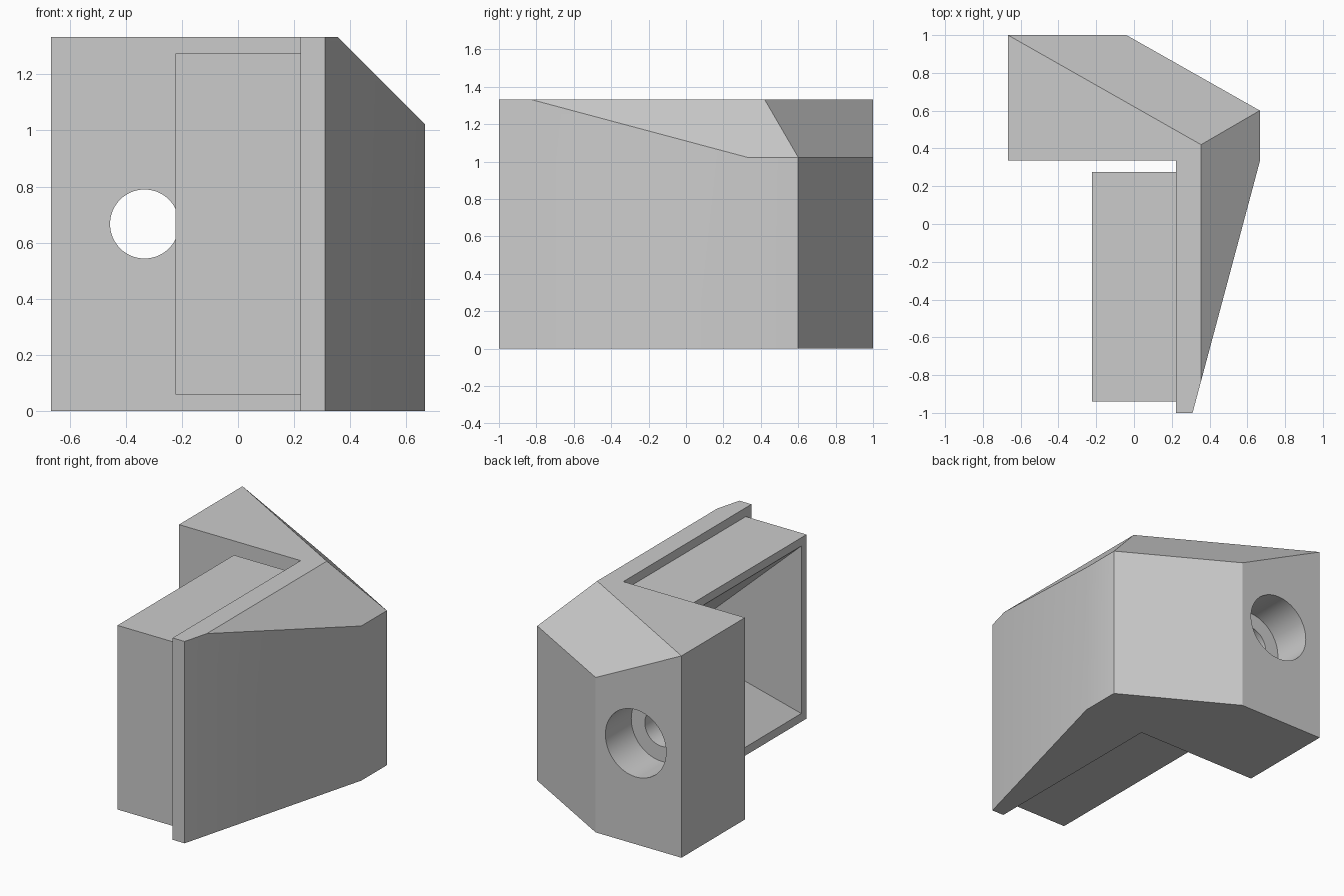
import bpy, bmesh
from mathutils import Vector

cube = bpy.data.objects.get("Cube")
if cube:
    bpy.data.objects.remove(cube, do_unlink=True)

GREY = (0.6, 0.6, 0.6, 1.0)
grey = bpy.data.materials.new("plain_grey")
grey.use_nodes = True
grey.diffuse_color = GREY
grey.node_tree.nodes["Principled BSDF"].inputs["Base Color"].default_value = GREY


def make_object(name, bm):
    bmesh.ops.recalc_face_normals(bm, faces=bm.faces)
    mesh = bpy.data.meshes.new(name)
    bm.to_mesh(mesh)
    bm.free()
    mesh.materials.append(grey)
    obj = bpy.data.objects.new(name, mesh)
    bpy.context.collection.objects.link(obj)
    return obj


def loft(sections):
    """Solid joining equal-length loops of points, capped at both ends."""
    bm = bmesh.new()
    loops = [[bm.verts.new(p) for p in s] for s in sections]
    n = len(loops[0])
    for a, b in zip(loops, loops[1:]):
        for i in range(n):
            j = (i + 1) % n
            bm.faces.new((a[i], a[j], b[j], b[i]))
    bm.faces.new(loops[0])
    bm.faces.new(loops[-1])
    return bm


def square(x, half):
    """Square facing along x, around the axis of the box."""
    return [(x, BOX_Y + half * sy, MID_Z + half * sz)
            for sy, sz in ((-1, -1), (1, -1), (1, 1), (-1, 1))]


def cylinder_y(name, r, x, z, y0, y1):
    bpy.ops.mesh.primitive_cylinder_add(vertices=64, radius=r, depth=y1 - y0,
                                        location=(x, (y0 + y1) / 2, z),
                                        rotation=(1.570796, 0, 0))
    obj = bpy.context.object
    obj.name = name
    obj.data.materials.append(grey)
    return obj


def carve(cutter, *targets):
    """Subtract the cutter from each target, then discard it."""
    cutter.hide_render = True
    for target in targets:
        mod = target.modifiers.new("carve", 'BOOLEAN')
        mod.operation = 'DIFFERENCE'
        mod.solver = 'EXACT'
        mod.object = cutter
        bpy.context.view_layer.objects.active = target
        bpy.ops.object.modifier_apply(modifier=mod.name)
    bpy.data.objects.remove(cutter, do_unlink=True)


# Angled bracket: extruded plan with two sloping top cuts
W, TOP = 0.667, 1.333
MID_Z = TOP / 2
plan = [(-W, 0.337), (0.222, 0.337), (0.222, -1), (0.31, -1),
        (W, 0.335), (W, 0.6), (-0.04, 1), (-W, 1)]
bm = loft([[(x, y, z) for x, y in plan] for z in (0, TOP)])
ridge = Vector((0.355, 0.42, TOP))
back_corner = Vector((-W, 1, TOP))
low_corner = Vector((W, 0.6, 1.022))
slope = (low_corner - ridge).cross(back_corner - ridge)
for normal in (Vector((1, 0, 1)), slope):
    bmesh.ops.bisect_plane(bm, geom=bm.verts[:] + bm.edges[:] + bm.faces[:],
                           dist=1e-4, plane_co=ridge,
                           plane_no=normal.normalized(), clear_outer=True)
    bmesh.ops.holes_fill(bm, edges=[e for e in bm.edges if e.is_boundary], sides=0)
bracket = make_object("angled_bracket", bm)

# Stepped screw hole through the rear arm
HOLE_X = -0.333
carve(cylinder_y("screw_hole_cutter", 0.123, HOLE_X, MID_Z, 0.2, 1.1), bracket)
carve(cylinder_y("head_recess_cutter", 0.222, HOLE_X, MID_Z, 0.73, 1.1), bracket)

# Square box on the inner side
MOUTH, BOX_Y, HALF = -0.222, -0.333, 0.608
box = make_object("hollow_box", loft([square(MOUTH, HALF), square(0.225, HALF)]))

# Pyramid-shaped pocket, sloping at 45 degrees from the mouth into the bracket
OPEN, TIP = HALF - 0.055, 0.004
carve(make_object("pocket_cutter", loft([
    square(MOUTH - 0.03, OPEN),
    square(MOUTH, OPEN),
    square(MOUTH + OPEN - TIP, TIP)])), box, bracket)

# Crisp corners, smooth bores and softly blended side
for obj in (bracket, box):
    bpy.ops.object.select_all(action='DESELECT')
    obj.select_set(True)
    bpy.context.view_layer.objects.active = obj
    bpy.ops.object.shade_smooth_by_angle(angle=0.5)
